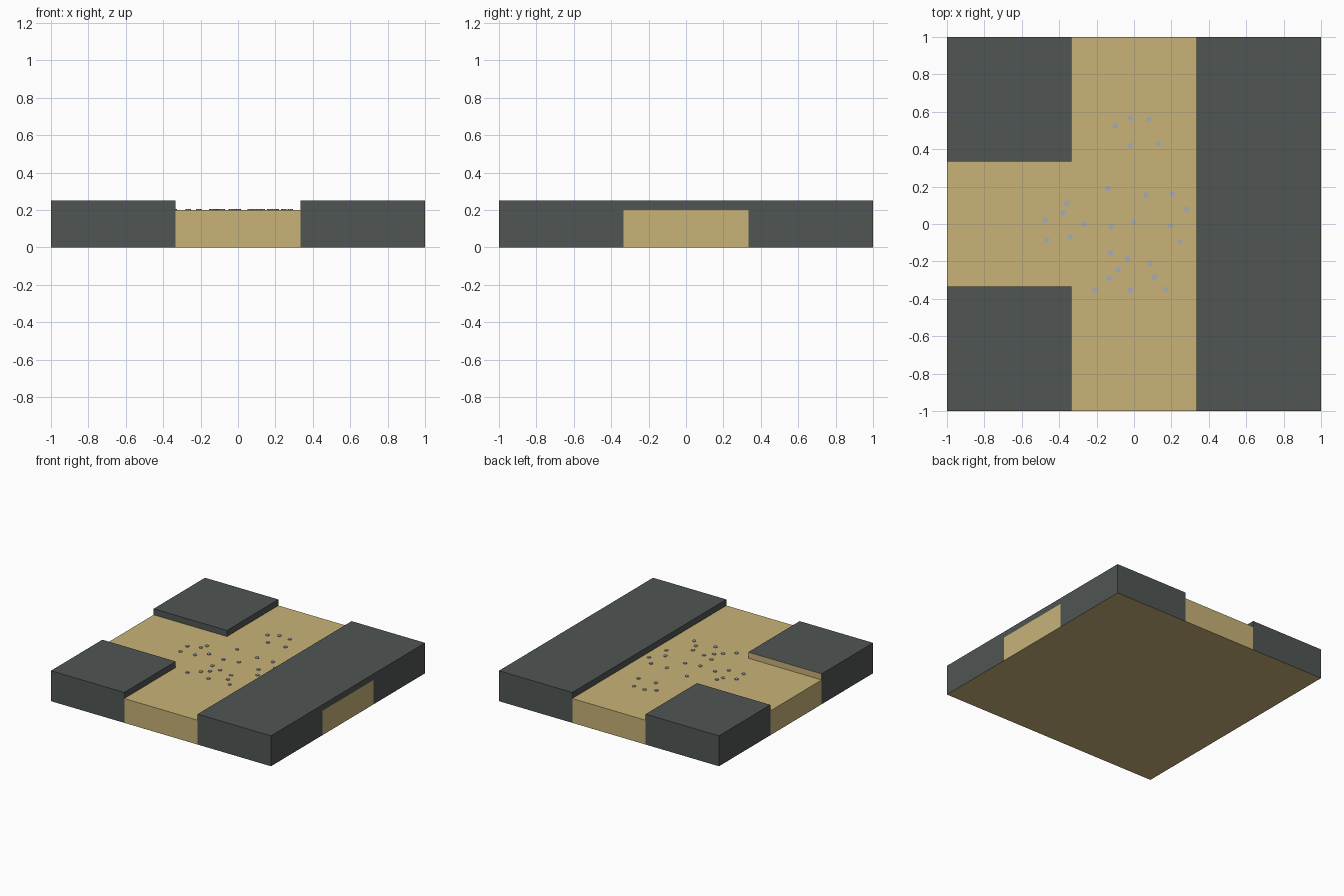
import bpy, bmesh, math

if "Cube" in bpy.data.objects:
    bpy.data.objects.remove(bpy.data.objects["Cube"])

def material(name, color):
    m = bpy.data.materials.new(name)
    m.diffuse_color = (*color, 1)
    m.use_nodes = True
    m.node_tree.nodes["Principled BSDF"].inputs["Base Color"].default_value = m.diffuse_color
    return m

SAND = material("sand", (0.578, 0.448, 0.188))
STONE = material("dark_stone", (0.08, 0.093, 0.089))
PEBBLE = material("pebble_grey", (0.376, 0.413, 0.485))
T = 1 / 3          # half width of the path
FLOOR, TOP = 0.2, 0.25

def finish(name, bm, mats):
    bmesh.ops.recalc_face_normals(bm, faces=bm.faces)
    me = bpy.data.meshes.new(name)
    bm.to_mesh(me)
    bm.free()
    for m in mats:
        me.materials.append(m)
    ob = bpy.data.objects.new(name, me)
    bpy.context.collection.objects.link(ob)
    return ob

def prism(name, outline, z0, z1, mats, paint=None):
    """Extrude an outline; paint(normal) gives the material index of a face."""
    bm = bmesh.new()
    face = bm.faces.new([bm.verts.new((x, y, z0)) for x, y in outline])
    res = bmesh.ops.extrude_face_region(bm, geom=[face], use_keep_orig=True)
    for v in res["geom"]:
        if isinstance(v, bmesh.types.BMVert):
            v.co.z = z1
    bmesh.ops.recalc_face_normals(bm, faces=bm.faces)
    bm.normal_update()
    if paint:
        for f in bm.faces:
            f.material_index = paint(f.normal)
    return finish(name, bm, mats)

def rect(x0, x1, y0, y1):
    return [(x0, y0), (x1, y0), (x1, y1), (x0, y1)]

# Sandy crossroads floor, its right arm runs under the long wall
prism("sand_floor", [(-T, -1), (T, -1), (T, -T), (1, -T), (1, T), (T, T),
                     (T, 1), (-T, 1), (-T, T), (-1, T), (-1, -T), (-T, -T)],
      0, FLOOR, [SAND])

# Wall blocks with sandy undersides
under = lambda n: 1 if n.z < -0.5 else 0
under_and_inner = lambda n: 1 if n.z < -0.5 or n.y > 0.5 else 0
prism("back_left_wall", rect(-1, -T, T, 1), 0, TOP, [STONE, SAND], under)
prism("front_left_wall", rect(-1, -T, -1, -T), 0, TOP, [STONE, SAND], under_and_inner)
prism("right_wall_front", rect(T, 1, -1, -T), 0, TOP, [STONE, SAND], under)
prism("right_wall_back", rect(T, 1, T, 1), 0, TOP, [STONE, SAND], under)
prism("right_wall_bridge", rect(T, 1, -T, T), FLOOR, TOP, [STONE])

# Small flat pebbles scattered on the sand
spots = [(-.10, .525), (-.02, .565), (.08, .56), (-.02, .42), (.13, .43),
         (-.14, .19), (.065, .155), (.205, .16), (.28, .08), (-.36, .11),
         (-.38, .06), (-.475, .02), (-.465, -.085), (-.34, -.07), (-.265, 0),
         (-.12, -.015), (0, .01), (.195, -.01), (.245, -.095), (-.125, -.155),
         (-.035, -.185), (.085, -.21), (-.085, -.245), (-.135, -.29),
         (.11, -.285), (-.21, -.355), (-.02, -.355), (.17, -.35)]
R = 0.015
for i, (x, y) in enumerate(spots):
    ring = [(x + R * math.cos(k * math.pi / 4), y + R * math.sin(k * math.pi / 4))
            for k in range(8)]
    prism(f"pebble_{i + 1}", ring, FLOOR - 0.01, FLOOR + 0.006, [PEBBLE])
